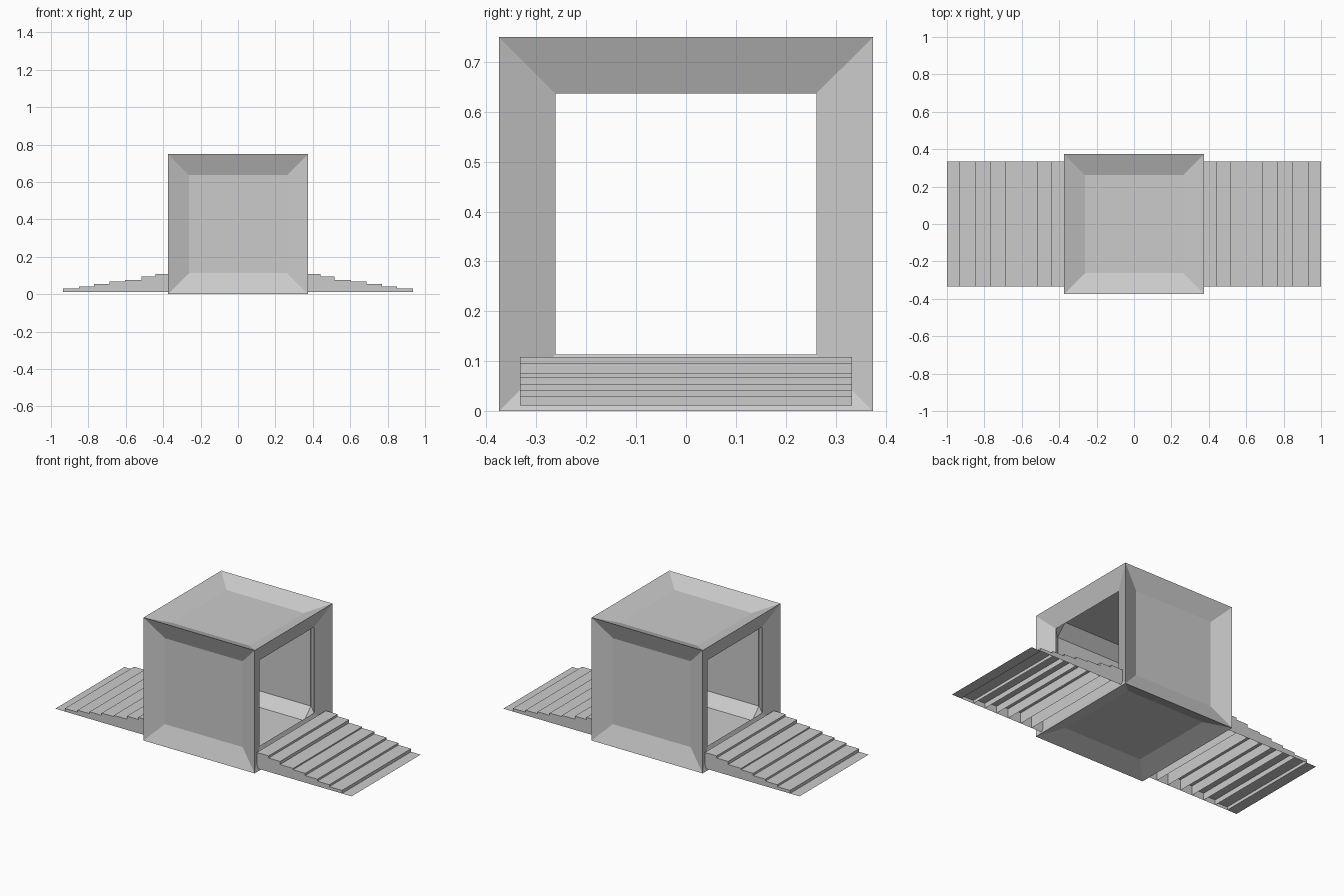
import bpy, bmesh
from itertools import product
from mathutils import Vector

if "Cube" in bpy.data.objects:
    bpy.data.objects.remove(bpy.data.objects["Cube"])

HALF, INNER, PANEL = 0.375, 0.262, 0.33   # outer half size, opening half size, panel plane
CENTRE = Vector((0, 0, HALF))


def finish(bm, name):
    mesh = bpy.data.meshes.new(name)
    bm.to_mesh(mesh)
    bm.free()
    obj = bpy.data.objects.new(name, mesh)
    bpy.context.collection.objects.link(obj)
    return obj


def add_box(bm, lo, hi):
    lo, hi = Vector(lo), Vector(hi)
    verts = bmesh.ops.create_cube(bm, size=1)["verts"]
    bmesh.ops.scale(bm, vec=hi - lo, verts=verts)
    bmesh.ops.translate(bm, vec=(lo + hi) / 2, verts=verts)
    return list({f for v in verts for f in v.link_faces})


# Cube frame: six sloped, recessed borders outside
bm = bmesh.new()
bmesh.ops.create_cube(bm, size=2 * HALF)
bmesh.ops.inset_individual(bm, faces=bm.faces[:], thickness=HALF - INNER,
                           depth=PANEL - HALF, use_even_offset=True)
flat = [f for f in bm.faces if max(abs(c) for c in f.normal) > 0.99]
bmesh.ops.delete(bm, geom=flat, context='FACES_ONLY')

# Chamfered edges and corners inside the frame
inner = bmesh.new()
for sx, sy, sz in product((-1, 1), repeat=3):
    for axis in range(3):
        p = [INNER * sx, INNER * sy, INNER * sz]
        p[axis] *= PANEL / INNER
        inner.verts.new(p)
bmesh.ops.convex_hull(inner, input=inner.verts[:])
inner.normal_update()
flat = [f for f in inner.faces if max(abs(c) for c in f.normal) > 0.99]
bmesh.ops.delete(inner, geom=flat, context='FACES_ONLY')
bmesh.ops.reverse_faces(inner, faces=inner.faces[:])
temp = bpy.data.meshes.new("frame_inside")
inner.to_mesh(temp)
inner.free()
bm.from_mesh(temp)
bpy.data.meshes.remove(temp)
bmesh.ops.remove_doubles(bm, verts=bm.verts[:], dist=0.0005)
bmesh.ops.translate(bm, vec=CENTRE, verts=bm.verts[:])
finish(bm, "cube_frame")

# Thin panels closing front, back, floor and roof; the two x sides stay open
for name, axis, side in (("front_panel", 1, -1), ("back_panel", 1, 1),
                         ("floor_panel", 2, -1), ("roof_panel", 2, 1)):
    bm = bmesh.new()
    lo, hi = [-INNER] * 3, [INNER] * 3
    lo[axis], hi[axis] = sorted((side * PANEL, side * (PANEL - 0.004)))
    add_box(bm, lo, hi)
    bmesh.ops.translate(bm, vec=CENTRE, verts=bm.verts[:])
    finish(bm, name)

# Stepped ramps: hollow treads open underneath, with a flat lip at the end
EDGES = (0.36, 0.44, 0.517, 0.605, 0.687, 0.769, 0.85, 0.935)
TOPS = (0.108, 0.095, 0.076, 0.068, 0.054, 0.042, 0.030)
WIDTH, BASE = 0.333, 0.011
for name, s in (("right_ramp", 1), ("left_ramp", -1)):
    bm = bmesh.new()
    for a, b, top in zip(EDGES, EDGES[1:], TOPS):
        x0, x1 = sorted((s * a, s * b))
        faces = add_box(bm, (x0, -WIDTH, BASE), (x1, WIDTH, top))
        bottom = [f for f in faces if f.calc_center_median().z < BASE + 0.001]
        bmesh.ops.delete(bm, geom=bottom, context='FACES_ONLY')
    x0, x1 = sorted((s * EDGES[-1], s * 1.0))
    bm.faces.new([bm.verts.new((x, y, BASE)) for x, y in
                  ((x0, -WIDTH), (x1, -WIDTH), (x1, WIDTH), (x0, WIDTH))])
    finish(bm, name)
